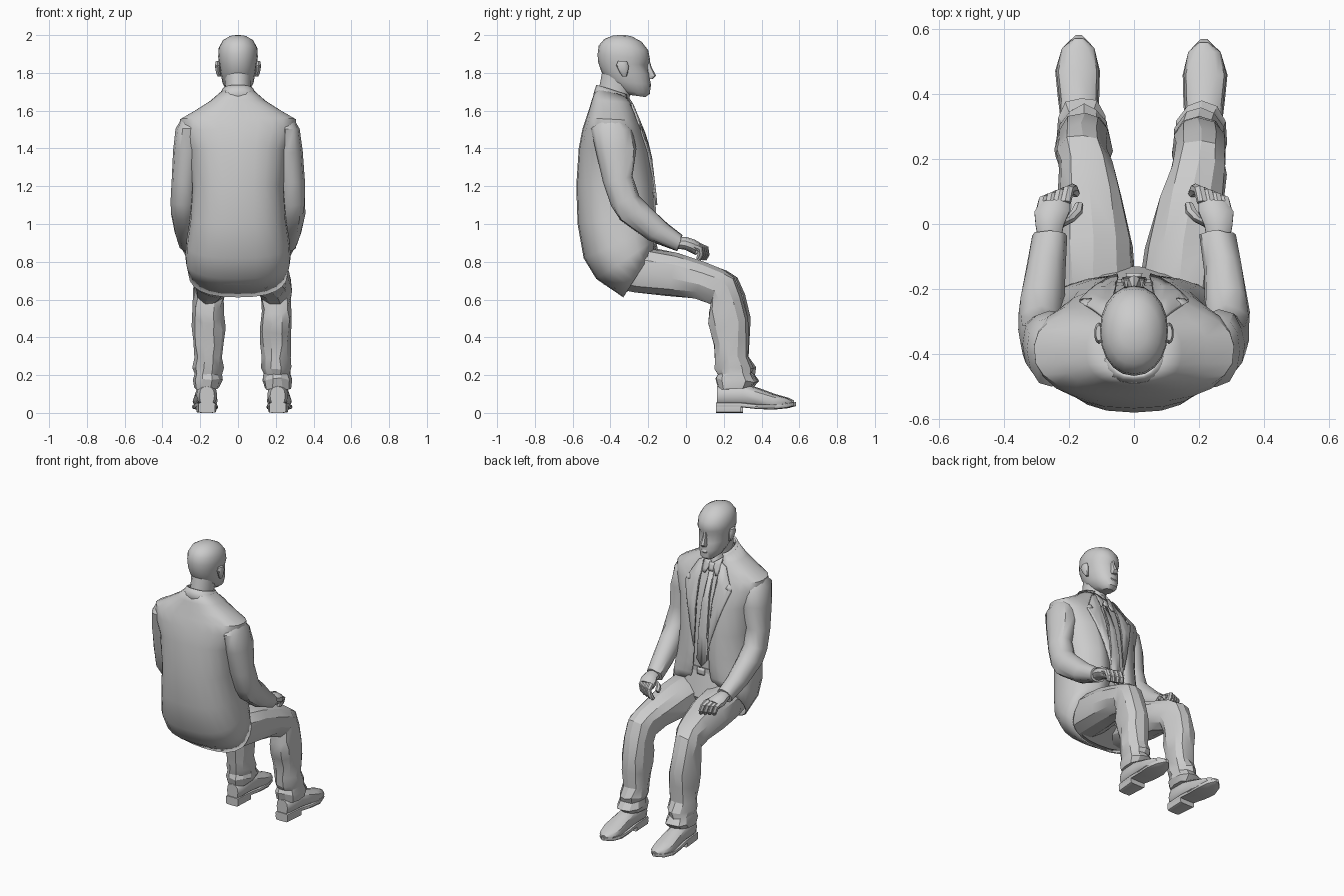
import bpy, bmesh, math, random
from mathutils import Vector
from mathutils.bvhtree import BVHTree

random.seed(4)


def finish(name, bm, angle=35, solid=0):
    bmesh.ops.recalc_face_normals(bm, faces=bm.faces[:])
    me = bpy.data.meshes.new(name)
    bm.to_mesh(me)
    ob = bpy.data.objects.new(name, me)
    bpy.context.collection.objects.link(ob)
    bpy.ops.object.select_all(action='DESELECT')
    ob.select_set(True)
    bpy.context.view_layer.objects.active = ob
    if solid:
        m = ob.modifiers.new("thickness", 'SOLIDIFY')
        m.thickness, m.offset = solid, 0
    bpy.ops.object.shade_smooth_by_angle(angle=math.radians(angle))
    return ob


def spow(v, p):
    return math.copysign(abs(v) ** p, v)


# Loft of rings, each (front y, front z, back y, back z, centre x, half width[, front gap])
def loft(name, rings, n=12, p=0.85, s=1, dx=0, dy=0, jit=0, angle=35, solid=0, edit=None):
    bm = bmesh.new()
    is_open = len(rings[0]) > 6
    rows = []
    for r in rings:
        fy, fz, by, bz, cx, w = r[:6]
        t0 = math.asin((r[6] / w) ** (1 / p)) if is_open else 0
        row = []
        for i in range(n + 1 if is_open else n):
            t = t0 + (2 * math.pi - 2 * t0) * i / n
            c, q = spow(math.cos(t), p), spow(math.sin(t), p)
            v = Vector((s * (cx + w * q) + dx, (fy + by) / 2 + (fy - by) / 2 * c + dy,
                        (fz + bz) / 2 + (fz - bz) / 2 * c))
            v += Vector([random.uniform(-jit, jit) for _ in range(3)])
            row.append(bm.verts.new(v))
        rows.append(row)
    for a, b in zip(rows, rows[1:]):
        for i in range(n):
            j = (i + 1) % len(a)
            bm.faces.new((a[i], a[j], b[j], b[i]))
    if not is_open:
        bm.faces.new(rows[0])
        bm.faces.new(rows[-1])
    if edit:
        edit(bm)
    return finish(name, bm, angle, solid)


# Thin round digit through points
def digit(name, pts, r, s):
    pts = [Vector(q) for q in pts]
    rings = []
    for i, c in enumerate(pts):
        d = pts[min(i + 1, len(pts) - 1)] - pts[max(i - 1, 0)]
        u = Vector((0, -d.z, d.y)).normalized() * r * (0.75 if i == len(pts) - 1 else 1)
        rings.append((c.y + u.y, c.z + u.z, c.y - u.y, c.z - u.z, c.x, u.length))
    loft(name, rings, 7, 1, s)


# Jacket, open at the front, and shirt body inside it
body = [(-.17, .87, -.33, .615, 0, .258, .085), (-.16, .92, -.472, .712, 0, .275, .07),
        (-.16, .98, -.538, .82, 0, .27, .06), (-.16, 1.06, -.57, 1.0, 0, .25, .055),
        (-.17, 1.2, -.577, 1.2, 0, .24, .055), (-.195, 1.38, -.564, 1.4, 0, .262, .06),
        (-.23, 1.49, -.545, 1.5, 0, .305, .065), (-.255, 1.545, -.525, 1.56, 0, .305, .07),
        (-.27, 1.59, -.51, 1.605, 0, .225, .07), (-.29, 1.64, -.495, 1.655, 0, .145, .065),
        (-.315, 1.68, -.472, 1.72, 0, .08, .05)]
loft("jacket", body, 22, 0.8, angle=28, solid=.008)
shirt = loft("shirt", [(a - .016, b, c + .03, d, x, w - .015) for a, b, c, d, x, w, g in body[1:]], 22, 0.8)
bm = bmesh.new()
bm.from_mesh(shirt.data)
surface = BVHTree.FromBMesh(bm)
bm.free()


# Flat cloth piece laid over the chest from an (x, z) outline
def patch(name, outline, off, s=1, thick=.01):
    bm = bmesh.new()
    bm.faces.new([bm.verts.new((s * x, 0, z)) for x, z in outline])
    bmesh.ops.triangulate(bm, faces=bm.faces[:])
    bmesh.ops.subdivide_edges(bm, edges=bm.edges[:], cuts=2, use_grid_fill=True)
    for v in bm.verts:
        hit = surface.ray_cast(Vector((v.co.x, 1, v.co.z)), Vector((0, -1, 0)))[0]
        v.co.y = (hit.y if hit else -.3) + off
    finish(name, bm, 35, thick)


for s, side in ((1, "right"), (-1, "left")):
    patch(side + "_lapel", [(.05, 1.1), (.10, 1.28), (.168, 1.49), (.13, 1.5), (.145, 1.535),
                            (.10, 1.62), (.065, 1.64), (.066, 1.5), (.056, 1.3)], .026, s)
    patch(side + "_shirt_collar", [(.004, 1.625), (.06, 1.665), (.06, 1.56), (.04, 1.555)], .02, s)
patch("tie", [(-.014, 1.58), (.014, 1.58), (.036, 1.1), (.036, 1.02), (0, .975),
              (-.036, 1.02), (-.036, 1.1)], .01)
patch("tie_knot", [(-.02, 1.625), (.02, 1.625), (.013, 1.575), (-.013, 1.575)], .018, 1, .015)
patch("belt_buckle", [(-.025, .965), (.025, .965), (.025, .925), (-.025, .925)], .016, 1, .02)
loft("jacket_collar", [(-.285, 1.61, -.49, 1.66, 0, .12, .085), (-.297, 1.65, -.482, 1.7, 0, .098, .065),
                       (-.305, 1.68, -.47, 1.735, 0, .078, .045)], 16, solid=.01)

# Seat of the trousers and belt
loft("trouser_seat", [(-.168, .95, -.52, .9, 0, .22), (-.15, .87, -.5, .76, 0, .24),
                      (-.13, .78, -.435, .68, 0, .235), (-.17, .7, -.33, .635, 0, .2)], 18)
loft("belt", [(-.166, .93, -.51, .86, 0, .245), (-.166, .965, -.52, .9, 0, .245)], 20, 0.8)


# Head with sunken eye sockets
def sockets(bm):
    for v in bm.verts:
        if 1.835 < v.co.z < 1.85 and .02 < abs(v.co.x) < .065 and v.co.y > -.26:
            v.co.y -= .008


loft("head", [(-.215, 1.672, -.31, 1.685, 0, .035), (-.19, 1.69, -.36, 1.71, 0, .06),
              (-.188, 1.74, -.42, 1.76, 0, .083), (-.192, 1.79, -.45, 1.81, 0, .092),
              (-.2, 1.84, -.466, 1.86, 0, .1), (-.19, 1.87, -.468, 1.9, 0, .105),
              (-.2, 1.92, -.462, 1.945, 0, .102), (-.235, 1.965, -.432, 1.98, 0, .08),
              (-.285, 1.992, -.385, 1.998, 0, .042), (-.32, 2.0, -.35, 2.0, 0, .012)],
     20, 0.95, angle=40, edit=sockets)
loft("neck", [(-.27, 1.6, -.475, 1.64, 0, .075), (-.3, 1.67, -.46, 1.72, 0, .066),
              (-.27, 1.74, -.445, 1.8, 0, .072)], 14, 1)
loft("nose", [(-.175, 1.768, -.21, 1.765, 0, .016), (-.158, 1.785, -.22, 1.78, 0, .022),
              (-.182, 1.83, -.22, 1.825, 0, .012), (-.192, 1.865, -.22, 1.86, 0, .01)], 8)
loft("mouth", [(-.192, 1.72, -.21, 1.72, 0, .015), (-.184, 1.73, -.22, 1.73, 0, .026),
               (-.186, 1.742, -.22, 1.742, 0, .023), (-.192, 1.75, -.22, 1.75, 0, .01)], 8)

# Shoe parts: stations (y, top, bottom, centre x, half width) and squareness
shoe_parts = (
    ([(.165, .14, .04, .21, .04), (.2, .15, .04, .21, .055), (.3, .155, .035, .213, .055),
      (.38, .13, .03, .216, .06), (.46, .1, .025, .219, .066), (.53, .08, .03, .217, .05),
      (.56, .065, .038, .215, .014)], 0.8),
    ([(.16, .055, .03, .21, .045), (.29, .055, .03, .213, .056), (.38, .045, .02, .216, .064),
      (.46, .045, .018, .219, .069), (.53, .05, .025, .217, .05), (.57, .058, .036, .215, .01)], 0.4),
    ([(.16, .045, 0, .21, .044), (.29, .045, 0, .213, .054)], 0.3))


def shoe(name, s, dx, dy):
    bm = bmesh.new()
    for stations, p in shoe_parts:
        angles = [2 * math.pi * i / 12 for i in range(12)]
        rows = [[bm.verts.new((s * (cx + w * spow(math.cos(t), p)) + dx, y + dy,
                               (top + bot) / 2 + (top - bot) / 2 * spow(math.sin(t), p)))
                 for t in angles] for y, top, bot, cx, w in stations]
        for a, b in zip(rows, rows[1:]):
            for i in range(12):
                bm.faces.new((a[i], a[i - 1], b[i - 1], b[i]))
        bm.faces.new(rows[0])
        bm.faces.new(rows[-1])
    finish(name, bm)


for s, side in ((1, "right"), (-1, "left")):
    loft(side + "_ear", [(-.315, 1.78, -.335, 1.78, .098, .01), (-.308, 1.80, -.35, 1.80, .104, .013),
                         (-.303, 1.835, -.37, 1.84, .108, .015), (-.312, 1.86, -.36, 1.862, .108, .01)],
         10, 1, s)
    # Sleeves, their tops buried in the shoulders
    loft(side + "_sleeve", [(-.33, 1.545, -.46, 1.55, .252, .05), (-.285, 1.5, -.5, 1.505, .252, .078),
                            (-.265, 1.4, -.478, 1.38, .263, .078), (-.28, 1.25, -.437, 1.22, .282, .07),
                            (-.25, 1.15, -.4, 1.1, .288, .07), (-.19, 1.09, -.35, 1.02, .285, .069),
                            (-.1, 1.0, -.2, .915, .275, .062), (-.02, .94, -.05, .855, .258, .055)],
         12, 0.92, s, angle=40, jit=.004)
    # Hands resting on the thighs
    loft(side + "_palm", [(-.04, .93, -.06, .87, .26, .036), (0, .932, -.01, .865, .26, .045),
                          (.045, .918, .025, .85, .253, .056), (.075, .9, .045, .84, .245, .048)], 10, 0.9, s)
    for i in range(4):
        x, y = .287 - .025 * i, .035 + .01 * i
        digit(f"{side}_finger_{i + 1}", [(x, y, .885), (x - .01, y + .04, .868),
                                         (x - .022, y + .042, .838), (x - .032, y + .03, .812)], .018, s)
    digit(side + "_thumb", [(.235, -.005, .885), (.2, .012, .875), (.178, .035, .862), (.17, .06, .845)], .019, s)

    # Trouser legs and shoes: the left ones sit closer to the middle
    dx, dy, hip = (0, 0, 0) if s > 0 else (.045, .012, .03)
    loft(side + "_trouser_leg",
         [(-.34, .84, -.38, .66, .11 + hip, .115), (-.2, .872, -.27, .635, .135 + hip, .125),
          (-.05, .845, -.1, .62, .155 + hip / 2, .117), (.1, .795, .05, .605, .178, .1),
          (.2, .758, .125, .578, .195, .086), (.262, .72, .12, .52, .203, .08),
          (.297, .63, .12, .47, .203, .083), (.333, .5, .13, .42, .2, .086),
          (.328, .4, .145, .36, .2, .083), (.325, .3, .15, .29, .2, .075),
          (.355, .24, .152, .235, .203, .08), (.348, .205, .165, .205, .206, .072),
          (.38, .165, .152, .18, .208, .082), (.345, .135, .168, .125, .21, .07)],
         11, 0.9, s, dx, dy, jit=.006, angle=25)
    shoe(side + "_shoe", s, dx, dy)
